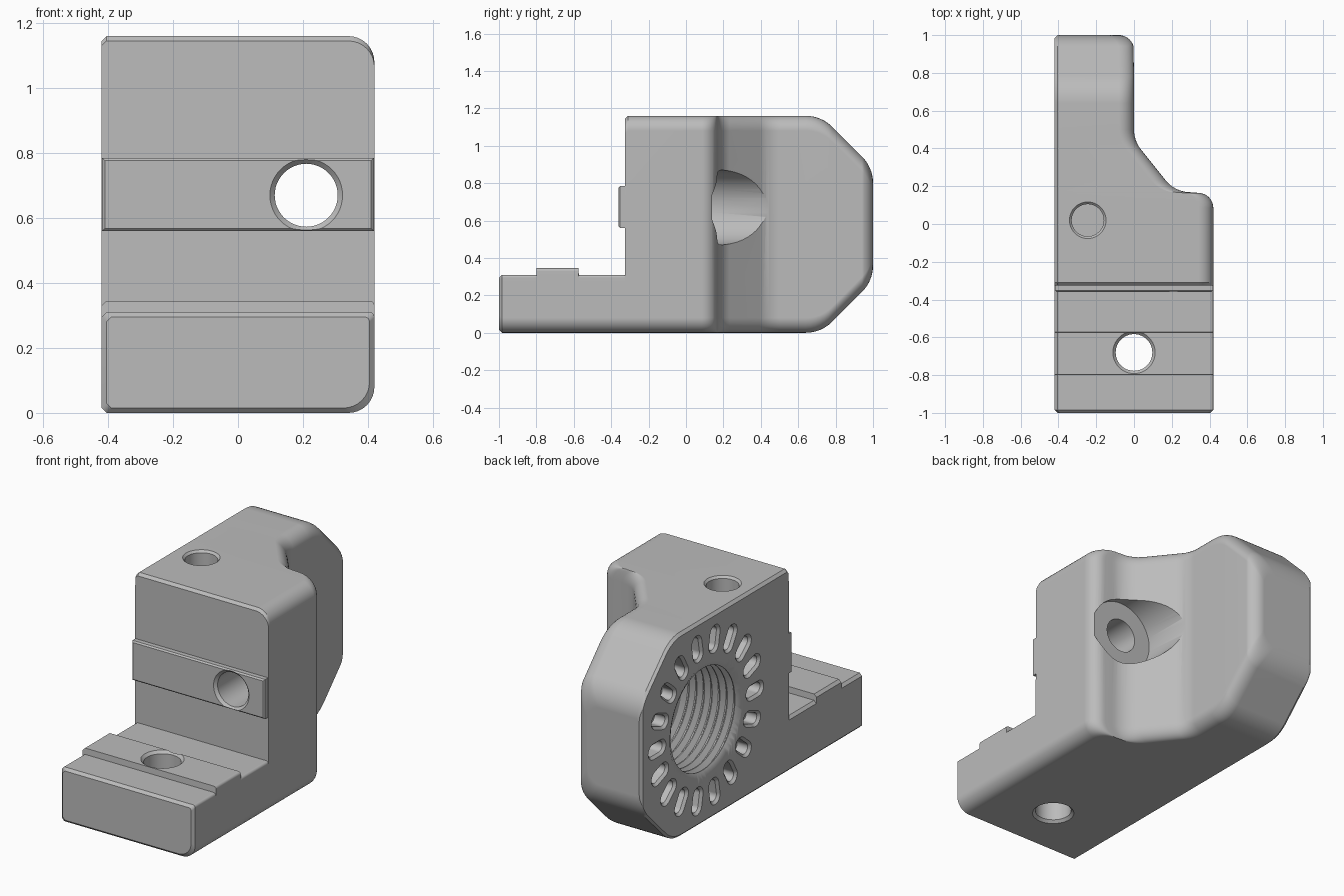
import bpy, bmesh
from math import sin, cos, pi, sqrt, radians
from mathutils import Vector

if "Cube" in bpy.data.objects:
    bpy.data.objects.remove(bpy.data.objects["Cube"], do_unlink=True)

grey = bpy.data.materials.new("light_grey")
grey.use_nodes = True
grey.diffuse_color = (0.5, 0.5, 0.5, 1)
grey.node_tree.nodes["Principled BSDF"].inputs["Base Color"].default_value = grey.diffuse_color

LEFT, RIGHT, HIGH = -0.42, 0.42, 1.16
MID, ROUND, CHAMFER = HIGH / 2, 0.08, 0.015


def arc(cx, cy, r, a, b, n):
    """Points on an arc between two angles in degrees."""
    angles = [radians(a + (b - a) * i / n) for i in range(n + 1)]
    return [(cx + r * cos(t), cy + r * sin(t)) for t in angles]


def loft(bm, rings):
    """Skin a row of equal rings and close both ends."""
    loops = [[bm.verts.new(p) for p in ring] for ring in rings]
    for one, two in zip(loops, loops[1:]):
        for i in range(len(one)):
            j = (i + 1) % len(one)
            bm.faces.new((one[i], one[j], two[j], two[i]))
    bm.faces.new(loops[0])
    bm.faces.new(loops[-1])


def make(name, bm):
    bmesh.ops.recalc_face_normals(bm, faces=bm.faces)
    mesh = bpy.data.meshes.new(name)
    bm.to_mesh(mesh)
    bm.free()
    mesh.materials.append(grey)
    ob = bpy.data.objects.new(name, mesh)
    bpy.context.collection.objects.link(ob)
    return ob


def combine(body, other, operation):
    mod = body.modifiers.new(other.name, "BOOLEAN")
    mod.operation, mod.solver, mod.object = operation, "EXACT", other
    bpy.context.view_layer.objects.active = body
    bpy.ops.object.modifier_apply(modifier=mod.name)
    bpy.data.objects.remove(other, do_unlink=True)


def bore(name, origin, axis, profile, sides=48):
    """Round cutter from (radius, depth) pairs along an axis."""
    turn = Vector(axis).to_track_quat("Z", "Y")
    bm = bmesh.new()
    loft(bm, [[Vector(origin) + turn @ Vector((x, y, t)) for x, y in
               arc(0, 0, r, 0, 360 - 360 / sides, sides - 1)] for r, t in profile])
    return make(name, bm)


def section(y, right, low, high, top_round=ROUND, left=LEFT):
    """Upright slice: chamfered left side, rounded right side."""
    c, r, q = CHAMFER, ROUND, top_round
    pts = [(left, low + c), (left + c, low)]
    pts += arc(right - r, low + r, r, -90, 0, 8)
    pts += arc(right - q, high - q, q, 0, 90, 8)
    pts += [(left + c, high), (left, high - c)]
    return [(x, y, z) for x, z in pts]


# Foot with its raised pad
foot, pad, wall, gap, c = 0.31, 0.345, -0.325, 0.002, CHAMFER
slices = [section(-1, RIGHT - c, c, foot - c, c, LEFT + c)]
for y, high in ((-1 + c, foot), (-0.8, foot), (-0.8 + gap, pad), (-0.575, pad),
                (-0.575 + gap, foot), (wall - gap, foot)):
    slices.append(section(y, RIGHT, 0, high, c))
# Tall block
slices += [section(wall, RIGHT, 0, HIGH - c), section(wall + c, RIGHT, 0, HIGH)]
# Rounded shoulder, cove and slope down to the thin arm
outline = arc(0.34, 0.085, ROUND, 0, 90, 8)
outline += arc(0.3, 0.338, 0.17, 270, 218, 8) + arc(0.17, 0.5, 0.17, 218, 180, 6)
slices += [section(y, x, 0, HIGH) for x, y in outline]
# Arm end with sloped, rounded corners
for y, z in arc(0.64, 0.96, 0.2, 90, 45, 6) + arc(0.8, 0.8, 0.2, 45, 0, 10):
    d = max(0, y - (1 - ROUND))
    right = sqrt(max(0, ROUND ** 2 - d ** 2)) - ROUND
    slices.append(section(y, right, HIGH - z, z, left=LEFT + max(0, y - 1 + c)))
bm = bmesh.new()
loft(bm, slices)
bracket = make("bracket_body", bm)

# Raised pad on the front wall
bm = bmesh.new()
rows = [(-0.30, 0), (-0.352, 0), (-0.36, 0.008)]
loft(bm, [[(sx * (0.418 - e), y, 0.6725 + sz * (0.1125 - e))
           for sx, sz in ((-1, -1), (1, -1), (1, 1), (-1, 1))] for y, e in rows])
combine(bracket, make("front_pad", bm), "UNION")

# Bolt hole with counterbore, foot hole and top hole
combine(bracket, bore("bolt_hole", (0.21, 0, 0.67), (0, 1, 0),
        [(0.112, -0.4), (0.112, -0.36), (0.097, -0.345), (0.097, 0.14),
         (0.2, 0.14), (0.2, 0.7)]), "DIFFERENCE")
combine(bracket, bore("foot_hole", (0, -0.68, 0), (0, 0, 1),
        [(0.112, -0.05), (0.112, 0), (0.097, 0.015), (0.097, 0.33),
         (0.112, 0.345), (0.112, 0.4)]), "DIFFERENCE")
combine(bracket, bore("top_hole", (-0.245, 0.02, HIGH), (0, 0, -1),
        [(0.097, -0.05), (0.097, 0), (0.085, 0.012), (0.085, 0.4)]), "DIFFERENCE")

# Large threaded socket on the left face
thread = [(0.325, -0.05), (0.325, 0), (0.29, 0.02)]
for i in range(7):
    t = 0.025 + i * 0.048
    thread += [(0.29, t), (0.318, t + 0.018), (0.318, t + 0.024), (0.29, t + 0.042)]
combine(bracket, bore("threaded_socket", (LEFT, 0.42, MID), (1, 0, 0), thread, 64),
        "DIFFERENCE")

# Ring of radial slots around the socket
bm = bmesh.new()
for k in range(18):
    a = k * pi / 9
    rings = []
    for x, r in ((-0.05, 0.045), (0, 0.045), (0.014, 0.031), (0.08, 0.031)):
        stadium = arc(0.475, 0, r, -90, 90, 8) + arc(0.405, 0, r, 90, 270, 8)
        rings.append([(LEFT + x, 0.42 + u * cos(a) - v * sin(a),
                       MID + u * sin(a) + v * cos(a)) for u, v in stadium])
    loft(bm, rings)
combine(bracket, make("slot_ring", bm), "DIFFERENCE")

# Smooth fillets, crisp edges
bpy.ops.object.select_all(action="DESELECT")
bracket.select_set(True)
bpy.context.view_layer.objects.active = bracket
bpy.ops.object.shade_smooth_by_angle(angle=radians(30))
weighted = bracket.modifiers.new("even_shading", "WEIGHTED_NORMAL")
weighted.keep_sharp = True
